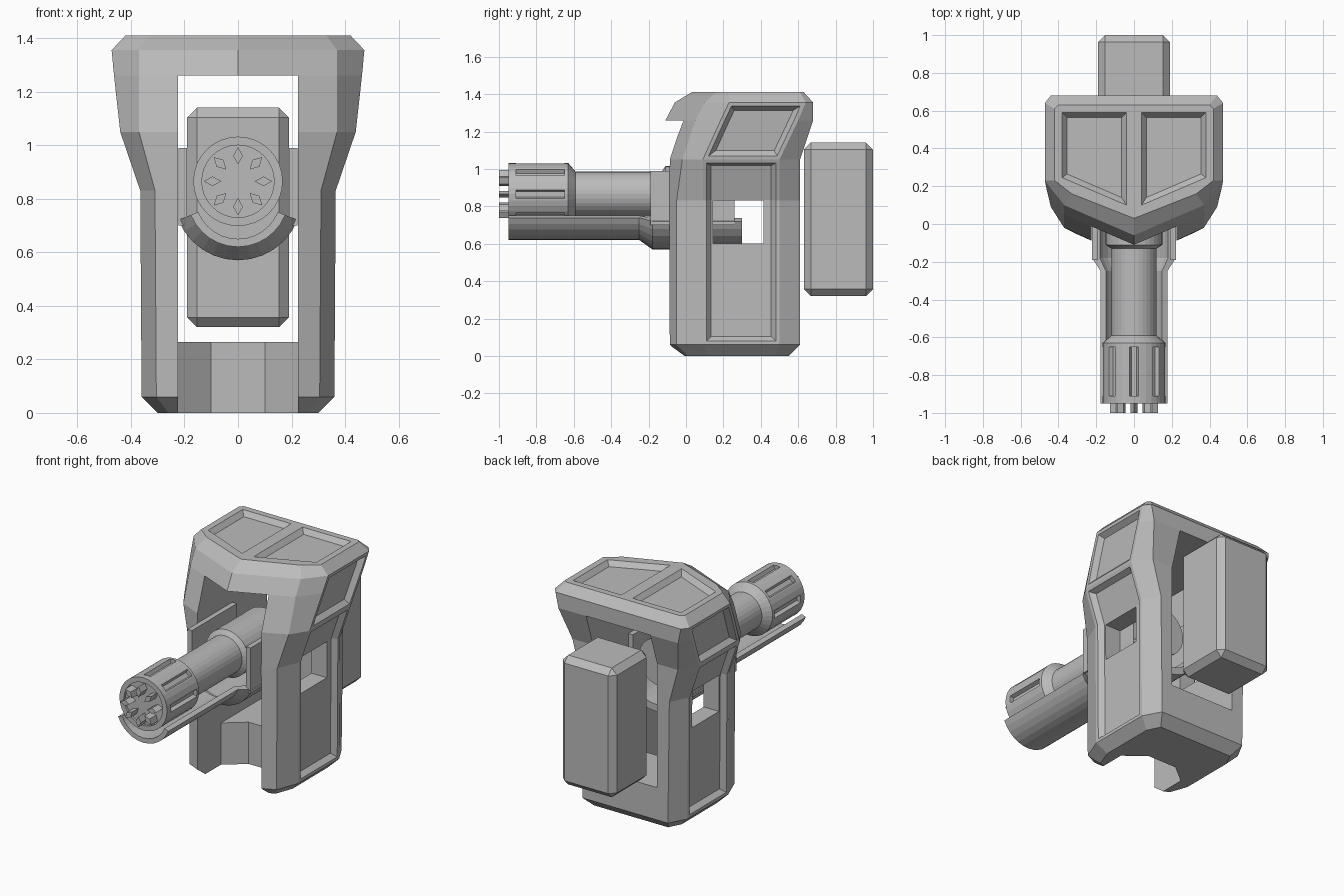
import bpy, bmesh, math

if "Cube" in bpy.data.objects:
    bpy.data.objects.remove(bpy.data.objects["Cube"])

GREY = bpy.data.materials.new("plain_grey")
GREY.diffuse_color = (0.5, 0.5, 0.5, 1)
GREY.use_nodes = True
GREY.node_tree.nodes["Principled BSDF"].inputs["Base Color"].default_value = GREY.diffuse_color


def loft(bm, rings):
    """Skin closed rings of points, capped at both ends; returns faces[ring][side]."""
    vs = [[bm.verts.new(p) for p in r] for r in rings]
    n = len(rings[0])
    faces = [[bm.faces.new((a[j], a[(j + 1) % n], b[(j + 1) % n], b[j])) for j in range(n)]
             for a, b in zip(vs, vs[1:])]
    bm.faces.new(vs[0][::-1])
    bm.faces.new(vs[-1])
    bmesh.ops.recalc_face_normals(bm, faces=bm.faces)
    return faces


def finish(bm, name):
    me = bpy.data.meshes.new(name)
    bm.to_mesh(me)
    bm.free()
    me.materials.append(GREY)
    ob = bpy.data.objects.new(name, me)
    bpy.context.collection.objects.link(ob)
    return ob


def solid(name, rings):
    bm = bmesh.new()
    loft(bm, rings)
    return finish(bm, name)


def box(name, x0, x1, y0, y1, z0, z1):
    return solid(name, [[(x0, y0, z), (x1, y0, z), (x1, y1, z), (x0, y1, z)] for z in (z0, z1)])


def cut(target, cutter):
    mod = target.modifiers.new("cut", 'BOOLEAN')
    mod.operation = 'DIFFERENCE'
    mod.solver = 'EXACT'
    mod.object = cutter
    bpy.context.view_layer.objects.active = target
    bpy.ops.object.modifier_apply(modifier=mod.name)
    bpy.data.objects.remove(cutter)


# Housing: plan outlines (right half, front to back) stacked by height
levels = [
    (0.00, [(0, -.12), (.26, .01), (.30, .12), (.30, .47), (.26, .55), (0, .55)]),
    (0.06, [(0, -.19), (.305, -.05), (.36, .09), (.36, .50), (.30, .61), (0, .61)]),
    (0.83, [(0, -.19), (.31, -.05), (.365, .09), (.365, .50), (.31, .61), (0, .61)]),
    (1.05, [(0, -.19), (.37, -.02), (.44, .09), (.44, .50), (.37, .61), (0, .61)]),
    (1.26, [(0, -.11), (.37, .05), (.463, .185), (.463, .60), (.42, .68), (0, .68)]),
    (1.355, [(0, -.06), (.37, .10), (.472, .23), (.472, .64), (.44, .68), (0, .68)]),
    (1.41, [(0, .03), (.33, .16), (.42, .23), (.42, .61), (.40, .63), (0, .63)]),
]
bm = bmesh.new()
grid = loft(bm, [[(x, y, z) for x, y in half] + [(-x, y, z) for x, y in half[-2:0:-1]]
                 for z, half in levels])
# Recessed side panels, lower and upper
for rows in ((1, 2), (3, 4)):
    panel = [grid[r][j] for r in rows for j in (2, 7)]
    bmesh.ops.inset_region(bm, faces=panel, thickness=0.02, use_even_offset=True)
    bmesh.ops.inset_region(bm, faces=panel, thickness=0.025, depth=-0.03, use_even_offset=True)
housing = finish(bm, "housing")

# Through tunnel, front leg gap, side window
cut(housing, box("tunnel_cutter", -.225, .225, -.5, 1, .265, 1.26))
gap = [(-.225, -.5), (.225, -.5), (.225, .15), (.1, .25), (-.1, .25), (-.225, .15)]
cut(housing, solid("gap_cutter", [[(x, y, z) for x, y in gap] for z in (-.2, .4)]))
cut(housing, box("window_cutter", -.6, .6, .145, .415, .60, .83))

# Recessed roof panels with sloped rims
for s in (1, -1):
    rim = [(.04, .59), (.38, .59), (.38, .245), (.04, .10)]
    floor = [(.065, .565), (.355, .565), (.355, .265), (.065, .14)]
    cut(housing, solid("roof_cutter", [[(s * x, y, z) for x, y in pts] for z, pts in
                                       ((1.38, floor), (1.41, rim), (1.5, rim))]))

# Rotary gun: one lathe around the y axis
AXIS_Z = 0.865
N = 32
profile = [(-.935, .135), (-.95, .135), (-.95, .167), (-.63, .167), (-.59, .12),
           (-.13, .12), (-.11, .15), (.26, .15)]
gun = solid("gun_barrel", [[(r * math.cos(2 * math.pi * i / N), y,
                             AXIS_Z + r * math.sin(2 * math.pi * i / N)) for i in range(N)]
                           for y, r in profile])

# Eight grooves round the muzzle and eight diamond barrel tips
for k in range(8):
    a = k * math.pi / 4
    c, s = math.cos(a), math.sin(a)

    def radial(r, t, y):
        return (r * c - t * s, y, AXIS_Z + r * s + t * c)

    groove = [(.142, -.014), (.2, -.038), (.2, .038), (.142, .014)]
    cut(gun, solid("groove_cutter", [[radial(r, t, y) for r, t in groove] for y in (-.91, -.65)]))
    tip = [(.062, 0), (.095, -.018), (.128, 0), (.095, .018)]
    solid("barrel_tip", [[radial(r, t, y) for r, t in tip] for y in (-1.0, -.93)])

# Trough shield under the gun, flared at the rear
angles = [math.radians(-68 + 136 * i / 12) for i in range(13)]
rings = []
for y, ro, ri in ((-.95, .19, .16), (-.25, .19, .16), (-.18, .24, .195), (.30, .24, .195)):
    arc = [(ro, a) for a in angles] + [(ri, a) for a in reversed(angles)]
    rings.append([(r * math.sin(a), y, .81 - r * math.cos(a)) for r, a in arc])
solid("trough_shield", rings)

# Side mounting plates
for s in (1, -1):
    x0, x1 = sorted((s * .19, s * .222))
    box("mount_plate", x0, x1, -.19, .26, .70, .99)

# Ammunition box with chamfered edges
ammo = box("ammo_box", -.19, .19, .63, 1.0, .32, 1.14)
bm = bmesh.new()
bm.from_mesh(ammo.data)
bmesh.ops.bevel(bm, geom=bm.edges[:], offset=.037, segments=1, affect='EDGES')
bm.to_mesh(ammo.data)
bm.free()
